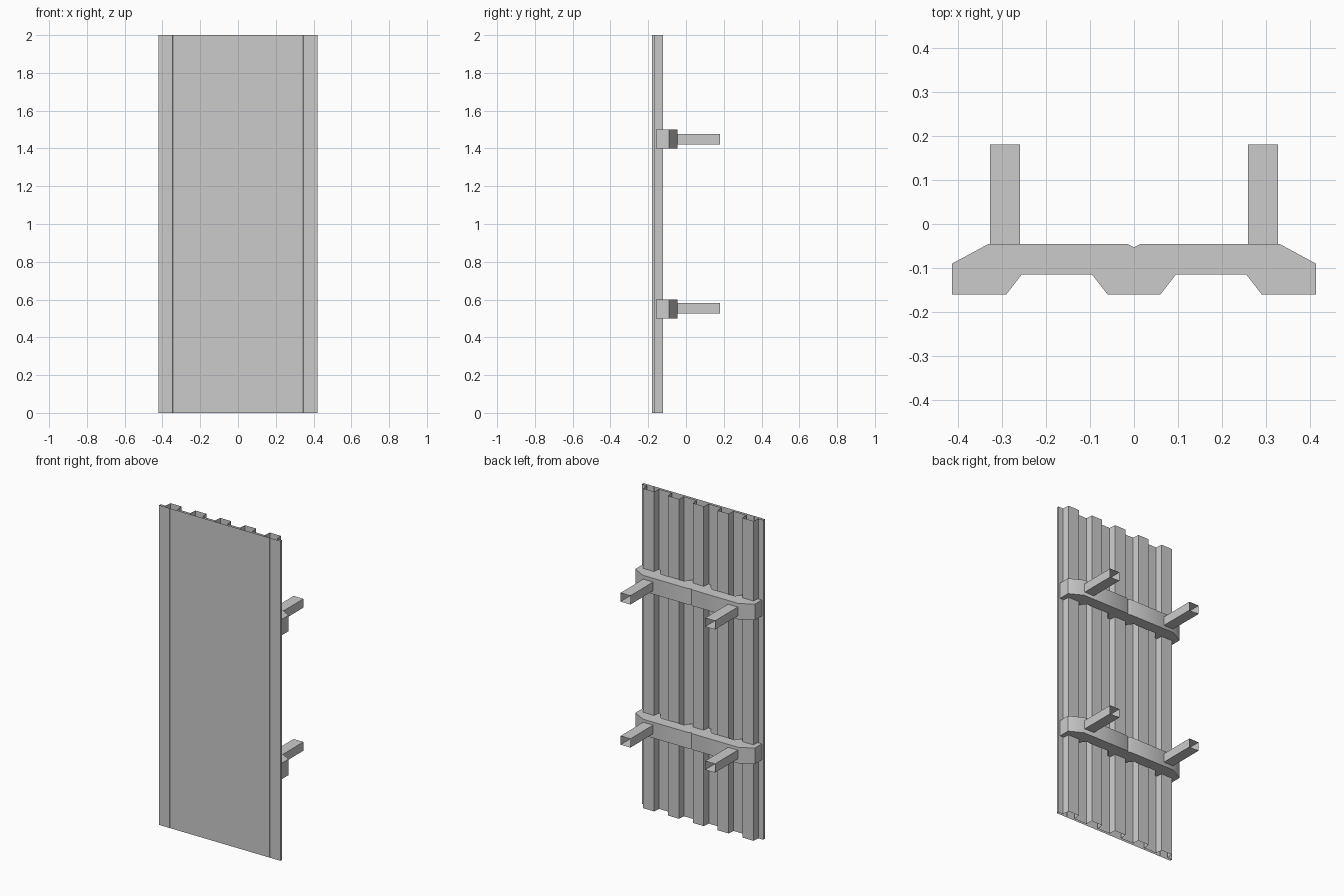
import bpy, bmesh
from math import radians

if "Cube" in bpy.data.objects:
    bpy.data.objects.remove(bpy.data.objects["Cube"])


def extrude_profile(name, pts, z0, z1, closed=False, caps=False):
    """Extrude an (x, y) profile upwards into a sheet, tube or capped solid."""
    bm = bmesh.new()
    lo = [bm.verts.new((x, y, z0)) for x, y in pts]
    hi = [bm.verts.new((x, y, z1)) for x, y in pts]
    n = len(pts)
    for i in range(n if closed else n - 1):
        j = (i + 1) % n
        bm.faces.new((lo[i], lo[j], hi[j], hi[i]))
    if caps:
        bm.faces.new(lo[::-1])
        bm.faces.new(hi)
    return finish(name, bm)


def finish(name, bm):
    mesh = bpy.data.meshes.new(name)
    bm.to_mesh(mesh)
    bm.free()
    obj = bpy.data.objects.new(name, mesh)
    bpy.context.collection.objects.link(obj)
    return obj


def mirrored(half):
    """Complete a right-half profile (x decreasing to 0) to the left side."""
    return half + [(-x, y) for x, y in reversed(half) if x > 0]


W, FRONT, BACK, RIB = 0.42, -0.18, -0.165, -0.121

# Front skin: thin sheet with two fine seams and short returns at the sides
skin = mirrored([(W, BACK), (W, FRONT), (0.347, FRONT),
                 (0.345, FRONT + 0.003), (0.343, FRONT)])
extrude_profile("front_skin", skin[::-1], 0, 2)

# Corrugated backing sheet with five ribs
corr = [(W, BACK)]
for i in range(5):
    c = 0.344 - 0.172 * i
    corr += [(c + 0.042, BACK), (c + 0.038, RIB), (c - 0.038, RIB), (c - 0.042, BACK)]
corr.append((-W, BACK))
extrude_profile("corrugated_back", corr, 0, 2)

# Cross brackets: lobed front, bevelled ends and a small centre nick
right_front = [(0.06, -0.16), (0.095, -0.115), (0.255, -0.115), (0.29, -0.16),
               (0.413, -0.16), (0.413, -0.09), (0.33, -0.045), (0.015, -0.045)]
bracket = right_front + [(0, -0.053)] + [(-x, y) for x, y in reversed(right_front)]


def tube(name, side, zc):
    """Hollow rectangular tube running backwards, open at both ends."""
    bm = bmesh.new()
    rings = []
    for y in (-0.047, 0.18):
        rings.append([bm.verts.new((side * 0.293 + dx * 0.034, y, zc + dz * 0.0275))
                      for dx, dz in ((-1, -1), (1, -1), (1, 1), (-1, 1))])
    a, b = rings
    for i in range(4):
        j = (i + 1) % 4
        bm.faces.new((a[i], b[i], b[j], a[j]))
    bmesh.ops.recalc_face_normals(bm, faces=bm.faces)
    return finish(name, bm)


for label, z0, tube_z in (("lower", 0.50, 0.554), ("upper", 1.40, 1.449)):
    b = extrude_profile(label + "_bracket", bracket, z0, z0 + 0.1, closed=True, caps=True)
    b.data.shade_smooth()
    b.data.set_sharp_from_angle(angle=radians(32))
    for side, sname in ((-1, "left"), (1, "right")):
        tube(f"{label}_{sname}_tube", side, tube_z)
